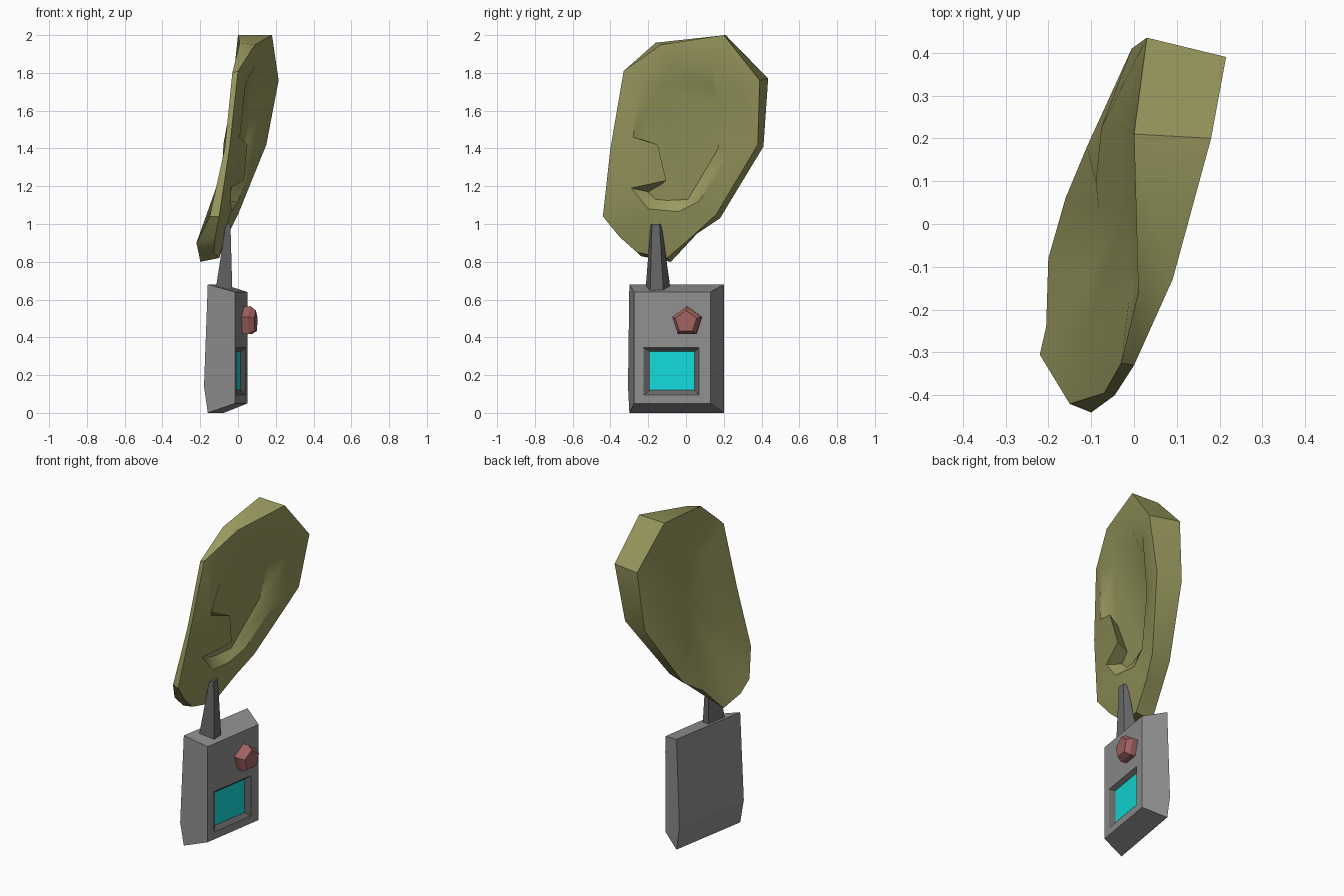
import bpy, bmesh, math
from mathutils import Vector

if "Cube" in bpy.data.objects:
    bpy.data.objects.remove(bpy.data.objects["Cube"])


def material(name, rgb):
    m = bpy.data.materials.new(name)
    m.diffuse_color = (*rgb, 1)
    m.use_nodes = True
    m.node_tree.nodes["Principled BSDF"].inputs["Base Color"].default_value = m.diffuse_color
    return m


olive = material("olive_skin", (0.32, 0.32, 0.115))
grey = material("case_grey", (0.27, 0.275, 0.27))
dark = material("dark_grey", (0.135, 0.135, 0.135))
cyan = material("screen_cyan", (0.007, 0.71, 0.71))
red = material("knob_red", (0.36, 0.125, 0.12))


def ring(bm, pts):
    return [bm.verts.new(p) for p in pts]


def bridge(bm, a, b, mat=0):
    n = len(a)
    for i in range(n):
        f = bm.faces.new((a[i], a[(i + 1) % n], b[(i + 1) % n], b[i]))
        f.material_index = mat


def finish(bm, name, mats, smooth=None):
    bmesh.ops.recalc_face_normals(bm, faces=bm.faces)
    mesh = bpy.data.meshes.new(name)
    bm.to_mesh(mesh)
    bm.free()
    ob = bpy.data.objects.new(name, mesh)
    bpy.context.collection.objects.link(ob)
    for m in mats:
        mesh.materials.append(m)
    if smooth:
        bpy.ops.object.select_all(action='DESELECT')
        ob.select_set(True)
        bpy.context.view_layer.objects.active = ob
        bpy.ops.object.shade_smooth_by_angle(angle=math.radians(smooth))
    return ob


# Ear: outer edge, back edge, bowl rim and bowl floor, all as loops of 12
front = [(0, -.33, 1.81), (.09, -.13, 1.95), (.18, .20, 2.0), (.215, .39, 1.76),
         (.15, .38, 1.42), (0, .16, 1.05), (-.05, .05, .95), (-.10, -.10, .82),
         (-.13, -.26, .85), (-.12, -.35, .93), (-.10, -.44, 1.04), (-.045, -.40, 1.40)]
back = [(-.03, -.325, 1.80), (.01, -.16, 1.96), (0, .21, 2.0), (.03, .435, 1.77),
        (-.005, .41, 1.41), (-.11, .18, 1.03), (-.16, .06, .95), (-.20, -.08, .80),
        (-.205, -.24, .83), (-.22, -.305, .90), (-.15, -.42, 1.04), (-.07, -.395, 1.40)]
rim = [(.04, -.24, 1.74), (.09, -.07, 1.84), (.155, .13, 1.86), (.168, .275, 1.69),
       (.10, .23, 1.38), (0, .07, 1.12), (-.035, -.04, 1.065), (-.035, -.20, 1.08),
       (-.04, -.29, 1.19), (.03, -.105, 1.23), (.05, -.15, 1.42), (.01, -.28, 1.46)]
floor_yz = [(-.19, 1.65), (-.13, 1.72), (.14, 1.73), (.19, 1.62), (.17, 1.40), (.01, 1.13),
            (-.10, 1.125), (-.16, 1.13), (-.20, 1.17), (-.13, 1.21), (-.18, 1.39), (-.21, 1.44)]


def floor_x(y, z):
    return .02 + .17 * y + .2 * (z - 1.5)


def bulge(y, z):
    return Vector((floor_x(y, z) - .03 - .4 * max(0, y), y, z))


bm = bmesh.new()
f, b, r = ring(bm, front), ring(bm, back), ring(bm, rim)
fl = ring(bm, [(floor_x(y, z), y, z) for y, z in floor_yz])
bridge(bm, f, b)
bridge(bm, r, fl)
bm.faces.new(fl)
# flat face between the outer edge and the bowl rim
edges = []
for loop in (f, r):
    edges += [bm.edges.get((loop[i], loop[(i + 1) % 12])) for i in range(12)]
bmesh.ops.triangle_fill(bm, edges=edges, use_beauty=True, normal=(1, -.3, -.18))
# rounded back
inner = ring(bm, [bulge(y * .55, 1.45 + (z - 1.45) * .55) for x, y, z in back])
bridge(bm, b, inner)
tip = bm.verts.new(bulge(.02, 1.45))
for i in range(12):
    bm.faces.new((inner[i], inner[(i + 1) % 12], tip))
finish(bm, "ear", [olive], 35)


# Case: slanted box tapering to the front, with a recessed screen
def face_x(y):
    return .029 + .16 * y


def rect(y0, y1, z0, z1, depth=0):
    return [(face_x(y) - depth, y, z) for y, z in ((y0, z0), (y1, z0), (y1, z1), (y0, z1))]


bm = bmesh.new()
low, mid, high = [ring(bm, [(x, y0, z), (x + .085, .2, z)]) for x, y0, z in
                  ((-.16, -.30, 0), (-.18, -.307, .14), (-.16, -.30, .68))]
lip = ring(bm, rect(-.275, .13, .05, .64))
frame = ring(bm, rect(-.225, .07, .095, .345))
glass = ring(bm, rect(-.19, .045, .12, .325, .022))
bm.faces.new((low[0], low[1], mid[1], mid[0]))
bm.faces.new((mid[0], mid[1], high[1], high[0]))
bm.faces.new((low[0], low[1], lip[1], lip[0]))
bm.faces.new((high[0], high[1], lip[2], lip[3]))
bm.faces.new((low[0], mid[0], high[0], lip[3], lip[0]))
bm.faces.new((low[1], mid[1], high[1], lip[2], lip[1]))
bridge(bm, lip, frame)
bridge(bm, frame, glass, 1)
bm.faces.new(glass).material_index = 2
finish(bm, "case", [grey, dark, cyan])

# Knob: five-sided, tapered, square to the case front
bm = bmesh.new()
normal = Vector((1, -.16, 0)).normalized()
side = Vector((.16, 1, 0)).normalized()
centre = Vector((face_x(.01), .01, .483))
loops = []
for out, rad in ((-.01, .078), (.035, .082), (.065, .06)):
    pts = []
    for i in range(5):
        a = 2 * math.pi * i / 5
        pts.append(centre + normal * out + side * rad * math.sin(a)
                   + Vector((0, 0, rad * math.cos(a))))
    loops.append(ring(bm, pts))
for a, c in zip(loops, loops[1:]):
    bridge(bm, a, c)
bm.faces.new(loops[0])
bm.faces.new(loops[-1])
finish(bm, "knob", [red])

# Stem: tapered bar joining the case to the ear
bm = bmesh.new()
bottom = ring(bm, [(-.12, -.215, .64), (-.03, -.19, .64), (-.03, -.12, .64), (-.10, -.08, .64)])
top = ring(bm, [(-.065, -.187, 1.0), (-.04, -.18, 1.0), (-.04, -.14, 1.0), (-.06, -.13, 1.0)])
bridge(bm, bottom, top)
bm.faces.new(bottom)
bm.faces.new(top)
finish(bm, "stem", [dark])
